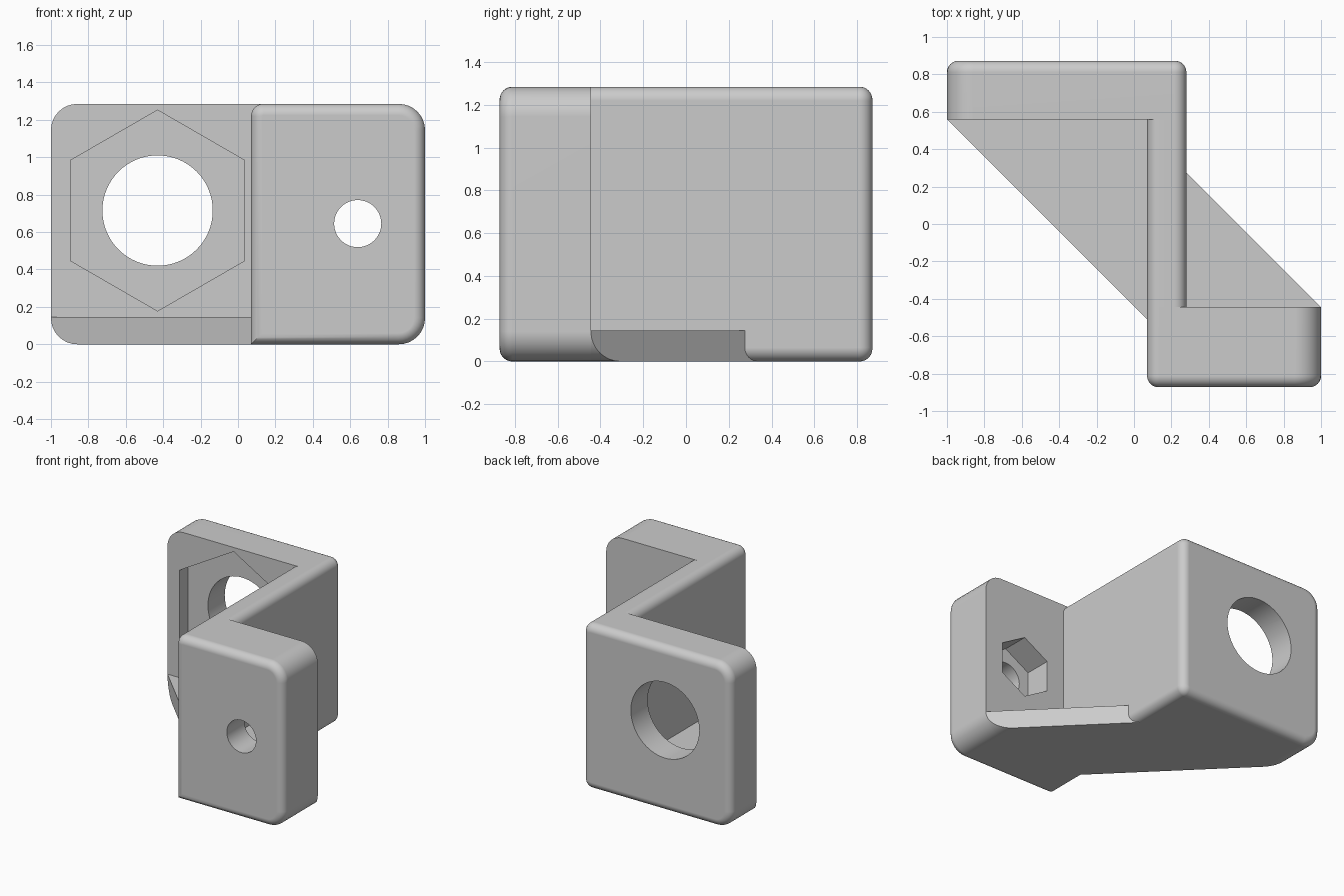
import bpy, bmesh
from math import pi, cos, sin, radians
from mathutils import Vector

if "Cube" in bpy.data.objects:
    bpy.data.objects.remove(bpy.data.objects["Cube"], do_unlink=True)

# Main dimensions
H = 1.285                       # height
LEFT, RIGHT = -1.0, 1.0         # outer ends of the two plates
WEB0, WEB1 = 0.07, 0.28         # web faces
FRONT, BACK = -0.872, 0.872     # outer plate faces
F_IN, B_IN = -0.445, 0.56       # inner plate faces
BIG, SMALL, FILLET = 0.14, 0.065, 0.06

grey = bpy.data.materials.new("plain grey")
grey.use_nodes = True
COLOUR = (0.6, 0.6, 0.6, 1)
grey.diffuse_color = COLOUR
grey.node_tree.nodes["Principled BSDF"].inputs["Base Color"].default_value = COLOUR


def make_object(name, bm):
    bmesh.ops.recalc_face_normals(bm, faces=bm.faces)
    mesh = bpy.data.meshes.new(name)
    bm.to_mesh(mesh)
    bm.free()
    mesh.materials.append(grey)
    obj = bpy.data.objects.new(name, mesh)
    bpy.context.collection.objects.link(obj)
    return obj


def activate(obj):
    bpy.ops.object.select_all(action='DESELECT')
    obj.select_set(True)
    bpy.context.view_layer.objects.active = obj


def round_edges(bm, edges, radius):
    bmesh.ops.bevel(bm, geom=edges, offset=radius, offset_type='OFFSET',
                    segments=8, profile=0.5, affect='EDGES', clamp_overlap=True)


def block(x0, x1, y0, y1, z0, z1, corners=(), outer_y=None):
    """Box with rounded corners (x, z, radius) and an optional filleted outer face."""
    bm = bmesh.new()
    bmesh.ops.create_cube(bm, size=1)
    for v in bm.verts:
        v.co = Vector((x1 if v.co.x > 0 else x0,
                       y1 if v.co.y > 0 else y0,
                       z1 if v.co.z > 0 else z0))

    def on(edge, axis, value):
        return all(abs(v.co[axis] - value) < 1e-4 for v in edge.verts)

    for x, z, radius in corners:
        round_edges(bm, [e for e in bm.edges if on(e, 0, x) and on(e, 2, z)], radius)
    if outer_y is not None:
        round_edges(bm, [e for e in bm.edges if on(e, 1, outer_y)], FILLET)
    return bm


def cut(obj, x, z, radius, sides, y0, y1):
    """Cut a round or hexagonal hole along y."""
    bm = bmesh.new()
    ring = []
    for i in range(sides):
        a = pi / 2 + 2 * pi * i / sides
        ring.append(bm.verts.new((x + radius * cos(a), y0, z + radius * sin(a))))
    face = bm.faces.new(ring)
    grown = bmesh.ops.extrude_face_region(bm, geom=[face], use_keep_orig=True)
    moved = [g for g in grown["geom"] if isinstance(g, bmesh.types.BMVert)]
    bmesh.ops.translate(bm, verts=moved, vec=(0, y1 - y0, 0))
    cutter = make_object("cutter", bm)
    cutter.hide_render = True
    mod = obj.modifiers.new("hole", 'BOOLEAN')
    mod.operation, mod.solver, mod.object = 'DIFFERENCE', 'EXACT', cutter
    activate(obj)
    bpy.ops.object.modifier_apply(modifier=mod.name)
    bpy.data.objects.remove(cutter, do_unlink=True)


def slice_off(bm, point, normal):
    """Trim a block with a vertical slanted plane and close the cut."""
    geom = bm.verts[:] + bm.edges[:] + bm.faces[:]
    res = bmesh.ops.bisect_plane(bm, geom=geom, plane_co=point, plane_no=normal,
                                 clear_outer=True)
    rim = [g for g in res["geom_cut"] if isinstance(g, bmesh.types.BMEdge)]
    bmesh.ops.holes_fill(bm, edges=rim, sides=0)
    return bm


# Back plate with large hole and shallow hexagonal recess
back_plate = make_object("back_plate", block(
    LEFT, WEB1, B_IN, BACK, 0, H,
    [(LEFT, 0, BIG), (LEFT, H, BIG), (WEB1, 0, SMALL), (WEB1, H, SMALL)], BACK))
cut(back_plate, -0.43, 0.715, 0.295, 64, 0.4, 1)
cut(back_plate, -0.43, 0.715, 0.537, 6, 0.4, B_IN + 0.105)

# Front plate with small hole and deep nut pocket
front_plate = make_object("front_plate", block(
    WEB0, RIGHT, FRONT, F_IN, 0, H,
    [(RIGHT, 0, BIG), (RIGHT, H, BIG), (WEB0, H, SMALL)], FRONT))
cut(front_plate, 0.64, 0.645, 0.126, 48, -1, -0.3)
cut(front_plate, 0.64, 0.645, 0.24, 6, F_IN - 0.21, -0.3)

# Web joining the plates
web = make_object("web", block(
    WEB0, WEB1, F_IN, B_IN, 0, H,
    [(WEB0, H, SMALL), (WEB1, H, SMALL), (WEB1, 0, SMALL)]))

# Triangular floor gussets
right_gusset = make_object("right_gusset", slice_off(
    block(LEFT, WEB0, -0.6, B_IN, 0, 0.145, [(LEFT, 0, BIG)]),
    (LEFT, B_IN, 0), (-1, -1, 0)))
left_gusset = make_object("left_gusset", slice_off(
    block(WEB1 - SMALL, RIGHT, F_IN, 0.5, 0, 0.145, [(RIGHT, 0, BIG)]),
    (RIGHT, F_IN, 0), (1, 1, 0)))

# Smooth fillets, flat main faces
for part in (back_plate, front_plate, web, right_gusset, left_gusset):
    activate(part)
    bpy.ops.object.shade_smooth_by_angle(angle=radians(30))
    normals = part.modifiers.new("flat_faces", 'WEIGHTED_NORMAL')
    normals.keep_sharp = True
